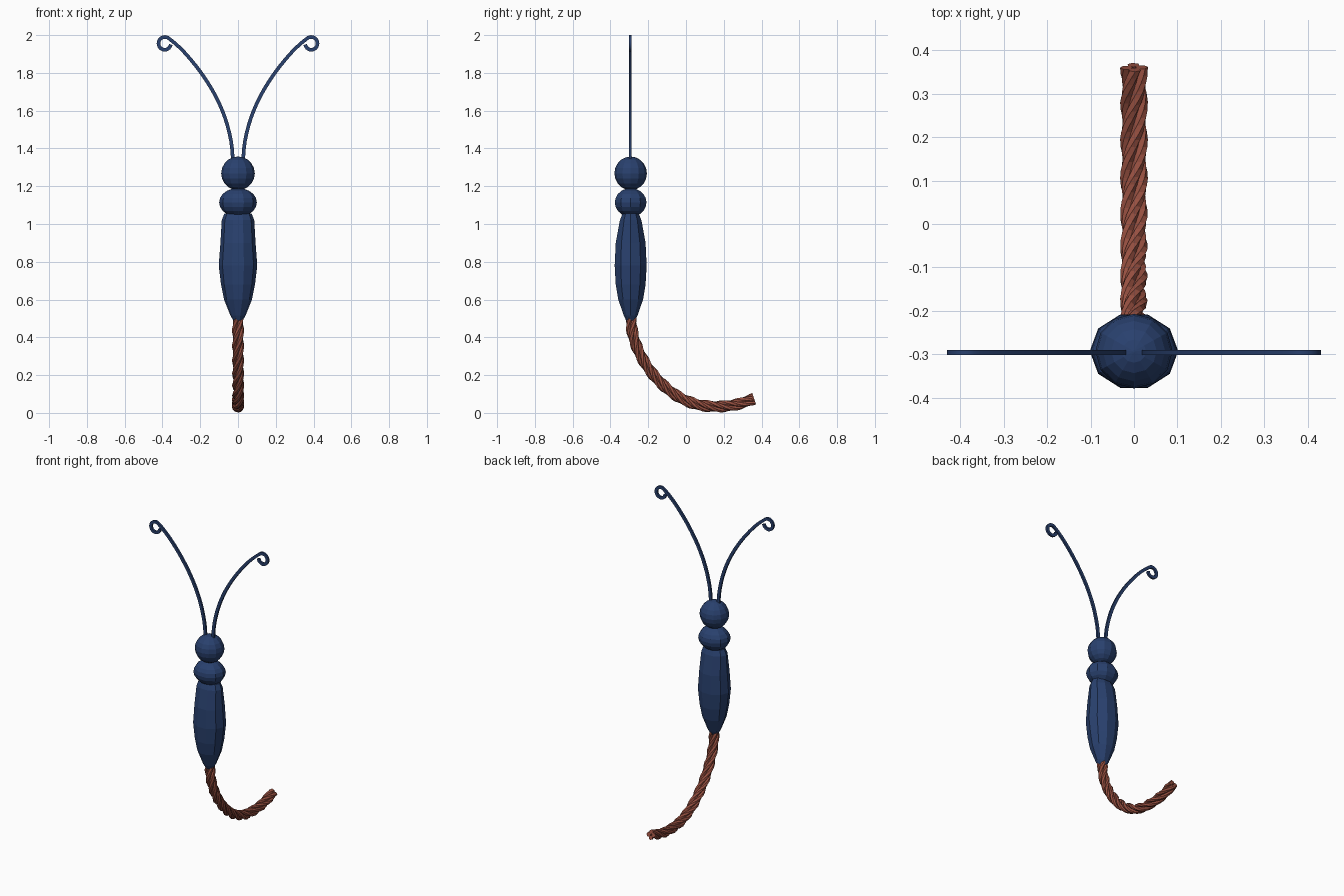
import bpy, bmesh, math
from mathutils import Vector

if "Cube" in bpy.data.objects:
    bpy.data.objects.remove(bpy.data.objects["Cube"])

BODY_Y = -0.293


def material(name, rgb):
    m = bpy.data.materials.new(name)
    m.diffuse_color = (*rgb, 1)
    m.use_nodes = True
    m.node_tree.nodes["Principled BSDF"].inputs["Base Color"].default_value = m.diffuse_color
    return m


navy = material("navy blue", (0.022, 0.052, 0.156))
brown = material("rust brown", (0.31, 0.08, 0.052))


def finish(bm, name, mat, smooth=None):
    bmesh.ops.recalc_face_normals(bm, faces=bm.faces)
    me = bpy.data.meshes.new(name)
    bm.to_mesh(me)
    bm.free()
    me.materials.append(mat)
    ob = bpy.data.objects.new(name, me)
    bpy.context.collection.objects.link(ob)
    if smooth:
        bpy.ops.object.select_all(action='DESELECT')
        ob.select_set(True)
        bpy.context.view_layer.objects.active = ob
        bpy.ops.object.shade_smooth_by_angle(angle=math.radians(smooth))
    return ob


def skin(bm, rings):
    """Join rings of points into a closed tube."""
    vs = [[bm.verts.new(p) for p in r] for r in rings]
    n = len(vs[0])
    for a, b in zip(vs, vs[1:]):
        for i in range(n):
            j = (i + 1) % n
            bm.faces.new((a[i], a[j], b[j], b[i]))
    bm.faces.new(vs[0][::-1])
    bm.faces.new(vs[-1])


def spline(pts, steps):
    """Catmull-Rom curve through the points."""
    p = [Vector(q) for q in pts]
    p = [2 * p[0] - p[1]] + p + [2 * p[-1] - p[-2]]
    out = []
    for i in range(1, len(p) - 2):
        a, b, c, d = p[i - 1:i + 3]
        for k in range(steps):
            t = k / steps
            out.append(0.5 * (2 * b + (c - a) * t + (2 * a - 5 * b + 4 * c - d) * t * t
                              + (3 * b - a - 3 * c + d) * t ** 3))
    return out + [p[-2]]


def frames(path, side):
    """Point, side, normal and distance along a path lying in the plane normal to side."""
    dist = 0
    for i, p in enumerate(path):
        t = (path[min(i + 1, len(path) - 1)] - path[max(i - 1, 0)]).normalized()
        if i:
            dist += (p - path[i - 1]).length
        yield p, side, side.cross(t), dist


def lathe(name, profile, sides=10):
    """Profile rows are z, half width in x, half depth in y."""
    bm = bmesh.new()
    skin(bm, [[Vector((rx * math.cos(2 * math.pi * k / sides),
                       BODY_Y + ry * math.sin(2 * math.pi * k / sides), z))
               for k in range(sides)] for z, rx, ry in profile])
    return finish(bm, name, navy)


def ball(name, z, rx, ry, rz, rings=10):
    prof = []
    for i in range(rings + 1):
        a = math.pi * min(max(i / rings, 0.01), 0.99)
        prof.append((z - rz * math.cos(a), rx * math.sin(a), ry * math.sin(a)))
    return lathe(name, prof, 12 if name == "head" else 10)


# Body: faceted abdomen, thorax and head
lathe("abdomen", [(0.49, 0.025, 0.025), (0.515, 0.04, 0.038), (0.60, 0.074, 0.069),
                  (0.68, 0.090, 0.083), (0.78, 0.102, 0.089), (0.90, 0.093, 0.083),
                  (1.02, 0.086, 0.06), (1.055, 0.072, 0.045)])
ball("thorax", 1.114, 0.1, 0.088, 0.076)
ball("head", 1.268, 0.089, 0.086, 0.089)

# Antennae: flat-sided wires ending in an open curl
stem = [(0.027, 1.34), (0.037, 1.44), (0.068, 1.56), (0.12, 1.68),
        (0.195, 1.80), (0.285, 1.91), (0.36, 1.978)]
curl = [(0.388 + 0.033 * math.cos(math.radians(a)), 1.956 + 0.034 * math.sin(math.radians(a)))
        for a in (90, 45, 0, -45, -90, -135, -170)]
for sign, label in ((-1, "left"), (1, "right")):
    path = spline([(sign * x, BODY_Y - 0.003, z) for x, z in stem + curl], 3)
    rings = [[p + 0.0095 * u * n + 0.0062 * v * s
              for u, v in ((1, 1), (-1, 1), (-1, -1), (1, -1))]
             for p, s, n, d in frames(path, Vector((0, 1, 0)))]
    bm = bmesh.new()
    skin(bm, rings)
    finish(bm, label + "_antenna", navy, 40)

# Tail: rope of twisted strands along a curved path
tail = spline([(0, y, z) for y, z in [
    (-0.293, 0.52), (-0.28, 0.41), (-0.235, 0.295), (-0.16, 0.187), (-0.06, 0.098),
    (0.05, 0.047), (0.16, 0.034), (0.265, 0.044), (0.361, 0.075)]], 6)
STRANDS, PITCH = 4, 0.34
bm = bmesh.new()
for j in range(STRANDS):
    rings = []
    for p, s, n, d in frames(tail, Vector((1, 0, 0))):
        a = 2 * math.pi * (j / STRANDS - d / PITCH)
        radial = math.cos(a) * n - math.sin(a) * s
        around = math.sin(a) * n + math.cos(a) * s
        c = p + 0.0175 * radial
        rings.append([c + 0.0145 * (math.cos(k * math.pi / 3) * radial
                                    + math.sin(k * math.pi / 3) * around) for k in range(6)])
    skin(bm, rings)
finish(bm, "rope_tail", brown)
